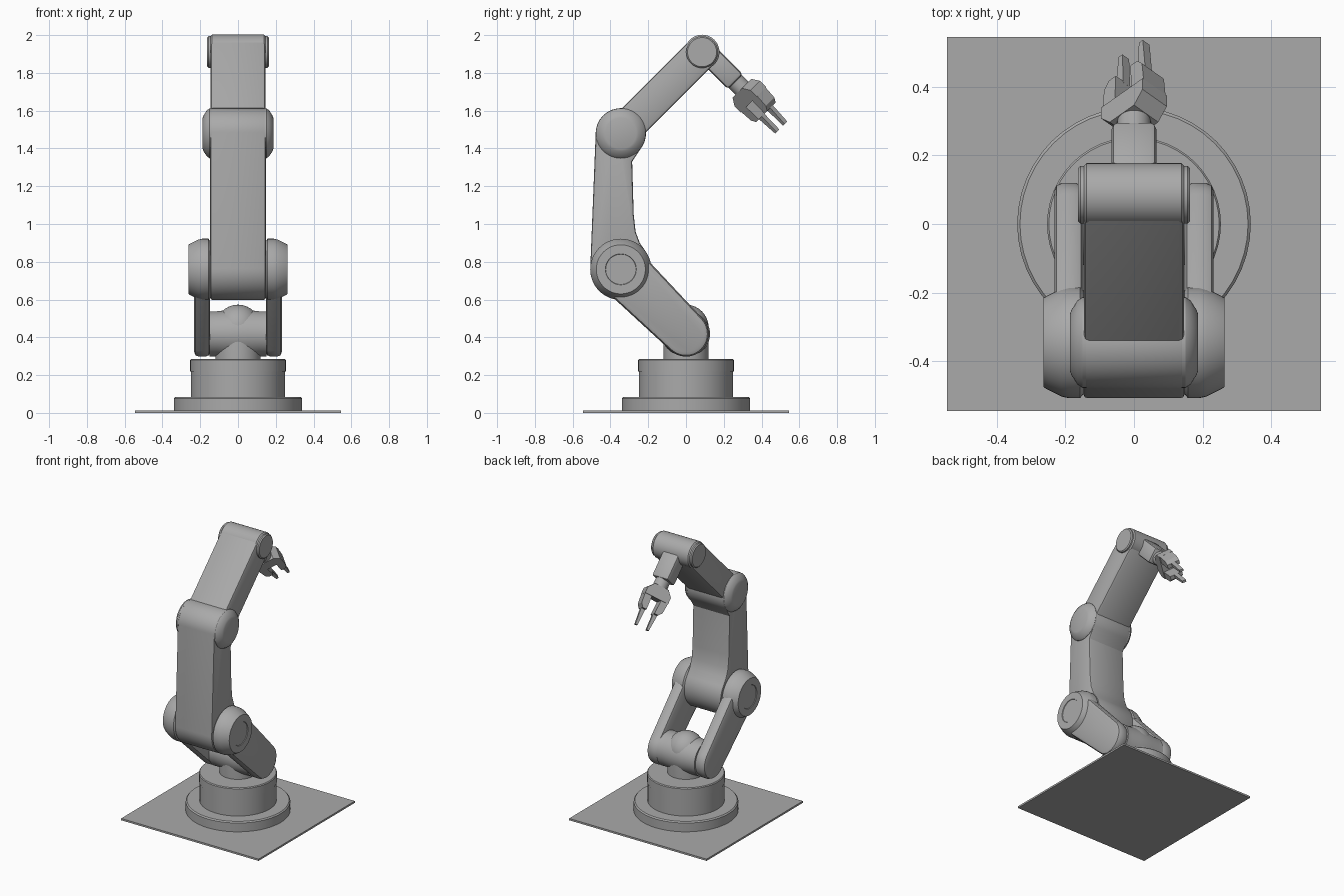
import bpy, bmesh, math
from mathutils import Matrix, Vector

if "Cube" in bpy.data.objects:
    bpy.data.objects.remove(bpy.data.objects["Cube"])

grey = bpy.data.materials.new("machine_grey")
grey.diffuse_color = (0.4, 0.4, 0.4, 1)
grey.use_nodes = True
grey.node_tree.nodes["Principled BSDF"].inputs["Base Color"].default_value = grey.diffuse_color


def frame(a, b, t, o=(0, 0, 0)):
    """Matrix whose local axes are the vectors a, b, t at origin o."""
    m = Matrix((a, b, t)).transposed().to_4x4()
    m.translation = Vector(o)
    return m


def finish(name, bm, m, bevel=0, mirror=False, seg=2):
    bmesh.ops.remove_doubles(bm, verts=bm.verts, dist=1e-5)
    bmesh.ops.recalc_face_normals(bm, faces=bm.faces)
    if bevel:
        es = [e for e in bm.edges if len(e.link_faces) == 2 and e.calc_face_angle(0) > 0.8]
        bmesh.ops.bevel(bm, geom=es, offset=bevel, segments=seg, profile=0.5, affect='EDGES')
    bm.transform(m)
    if mirror:
        g = bmesh.ops.duplicate(bm, geom=bm.verts[:] + bm.edges[:] + bm.faces[:])["geom"]
        for v in g:
            if isinstance(v, bmesh.types.BMVert):
                v.co.x *= -1
    bmesh.ops.recalc_face_normals(bm, faces=bm.faces)
    me = bpy.data.meshes.new(name)
    bm.to_mesh(me)
    bm.free()
    me.materials.append(grey)
    ob = bpy.data.objects.new(name, me)
    bpy.context.collection.objects.link(ob)
    bpy.ops.object.select_all(action='DESELECT')
    ob.select_set(True)
    bpy.context.view_layer.objects.active = ob
    bpy.ops.object.shade_smooth_by_angle(angle=math.radians(30))
    return ob


def prism(name, pts, t0, t1, m, **kw):
    """Extrude a 2D outline from t0 to t1 along the local third axis."""
    bm = bmesh.new()
    lo = [bm.verts.new((a, b, t0)) for a, b in pts]
    hi = [bm.verts.new((a, b, t1)) for a, b in pts]
    bm.faces.new(lo)
    bm.faces.new(hi)
    n = len(pts)
    for i in range(n):
        j = (i + 1) % n
        bm.faces.new((lo[i], lo[j], hi[j], hi[i]))
    return finish(name, bm, m, **kw)


def lathe(name, prof, m, seg=48, **kw):
    """Revolve (radius, height) points round the local third axis."""
    bm = bmesh.new()
    vs = [bm.verts.new((r, 0, h)) for r, h in prof]
    es = [bm.edges.new(p) for p in zip(vs, vs[1:])]
    bmesh.ops.spin(bm, geom=vs + es, cent=(0, 0, 0), axis=(0, 0, 1),
                   angle=2 * math.pi, steps=seg, use_duplicate=False)
    return finish(name, bm, m, **kw)


def arc(c, r, a0, a1, n=20):
    return [(c[0] + r * math.cos(a0 + (a1 - a0) * i / n),
             c[1] + r * math.sin(a0 + (a1 - a0) * i / n)) for i in range(n + 1)]


def hull(c1, r1, c2, r2):
    """Outline of two circles joined by their tangents."""
    dx, dy = c2[0] - c1[0], c2[1] - c1[1]
    th, ph = math.atan2(dy, dx), math.acos((r1 - r2) / math.hypot(dx, dy))
    return arc(c1, r1, th + ph, th + 2 * math.pi - ph) + arc(c2, r2, th - ph, th + ph)


def rect(a, b0, b1):
    return [(-a, b0), (a, b0), (a, b1), (-a, b1)]


X, Y, Z = Vector((1, 0, 0)), Vector((0, 1, 0)), Vector((0, 0, 1))
UP = Matrix.Identity(4)
SIDE = frame(Y, Z, X)                      # outline in y,z, extruded along x


def axle(p):                               # revolve round x at joint p
    return frame(Y, Z, X, (0, p[0], p[1]))


shoulder, knee, elbow, wrist = (0, 0.418), (-0.345, 0.76), (-0.345, 1.48), (0.085, 1.91)

# Base
prism("floor_plate", rect(0.545, -0.545, 0.545), 0, 0.013, UP)
lathe("base_flange", [(0, 0.013), (0.34, 0.013), (0.34, 0.076), (0.332, 0.084), (0, 0.084)], UP)
lathe("base_body", [(0, 0.08), (0.25, 0.08), (0.25, 0.22), (0, 0.22)], UP)
lathe("turntable", [(0, 0.22), (0.253, 0.22), (0.253, 0.28), (0.248, 0.286), (0, 0.286)], UP)

# Swivel post with cross drum
dome = [(0.12 * math.cos(t * math.pi / 16), 0.45 + 0.123 * math.sin(t * math.pi / 16)) for t in range(9)]
lathe("swivel_post", [(0, 0.285), (0.12, 0.285)] + dome, UP)
lathe("shoulder_drum", [(0, -0.15), (0.12, -0.15), (0.12, -0.11), (0.127, -0.05),
                        (0.127, 0.05), (0.12, 0.11), (0.12, 0.15), (0, 0.15)], axle(shoulder))

# Paired lower links and their round knee housings
prism("lower_links", hull(knee, 0.138, shoulder, 0.12), 0.147, 0.232, SIDE,
      bevel=0.024, mirror=True)
lathe("knee_housings", [(0, 0.147), (0.15, 0.147), (0.162, 0.157), (0.162, 0.19), (0.157, 0.212),
                        (0.138, 0.25), (0.13, 0.263), (0.082, 0.263), (0.08, 0.259), (0, 0.259)],
      axle(knee), mirror=True)

# Upright arm
upright = (arc(knee, 0.162, math.radians(178), math.radians(395), 36)
           + [(-0.245, 0.9), (-0.267, 0.96), (-0.277, 1.05), (-0.285, 1.33)]
           + arc(elbow, 0.133, math.radians(-40), math.radians(178), 36))
prism("upright_arm", upright, -0.147, 0.147, SIDE, bevel=0.011)
lathe("elbow_caps", [(0, 0.14), (0.132, 0.14), (0.132, 0.15), (0.122, 0.165),
                     (0.095, 0.182), (0.082, 0.187), (0, 0.187)], axle(elbow), mirror=True)

# Forearm and wrist
prism("forearm", hull(elbow, 0.09, wrist, 0.09), -0.146, 0.146, SIDE, bevel=0.015)
lathe("wrist_drum", [(0, -0.148), (0.082, -0.148), (0.092, -0.138), (0.092, 0.138),
                     (0.082, 0.148), (0, 0.148)], axle(wrist))
lathe("wrist_caps", [(0, 0.145), (0.084, 0.145), (0.084, 0.156), (0.077, 0.163), (0, 0.163)],
      axle(wrist), mirror=True)

# Tool: axis A points down and out, gripper rolled 45 degrees about it
A, P = (Y - Z).normalized(), (Y + Z).normalized()
origin = Vector((0, *wrist)) + 0.014 * P
tool = frame(X, P, A, origin)
prism("tool_arm", rect(0.065, -0.056, 0.056), 0.03, 0.236, tool, bevel=0.018)
lathe("tool_neck", [(0, 0.2), (0.049, 0.2), (0.049, 0.31), (0, 0.31)], tool, seg=32)

U, V = (X + P).normalized(), (X - P).normalized()
grip = frame(U, A, V, origin)
prism("palm", [(-0.05, 0.285), (0.05, 0.285), (0.085, 0.325), (0.085, 0.37), (-0.085, 0.37),
               (-0.085, 0.325)], -0.05, 0.05, grip)
for s, side in ((1, "upper"), (-1, "lower")):
    prism(side + "_jaw", [(s * a, b) for a, b in
                          [(0.034, 0.365), (0.085, 0.365), (0.078, 0.44), (0.058, 0.465), (0.03, 0.465)]],
          -0.045, 0.045, grip)
    prism(side + "_finger", [(s * a, b) for a, b in
                             [(0.03, 0.46), (0.06, 0.46), (0.05, 0.578), (0.034, 0.578)]],
          -0.014, 0.014, grip)
